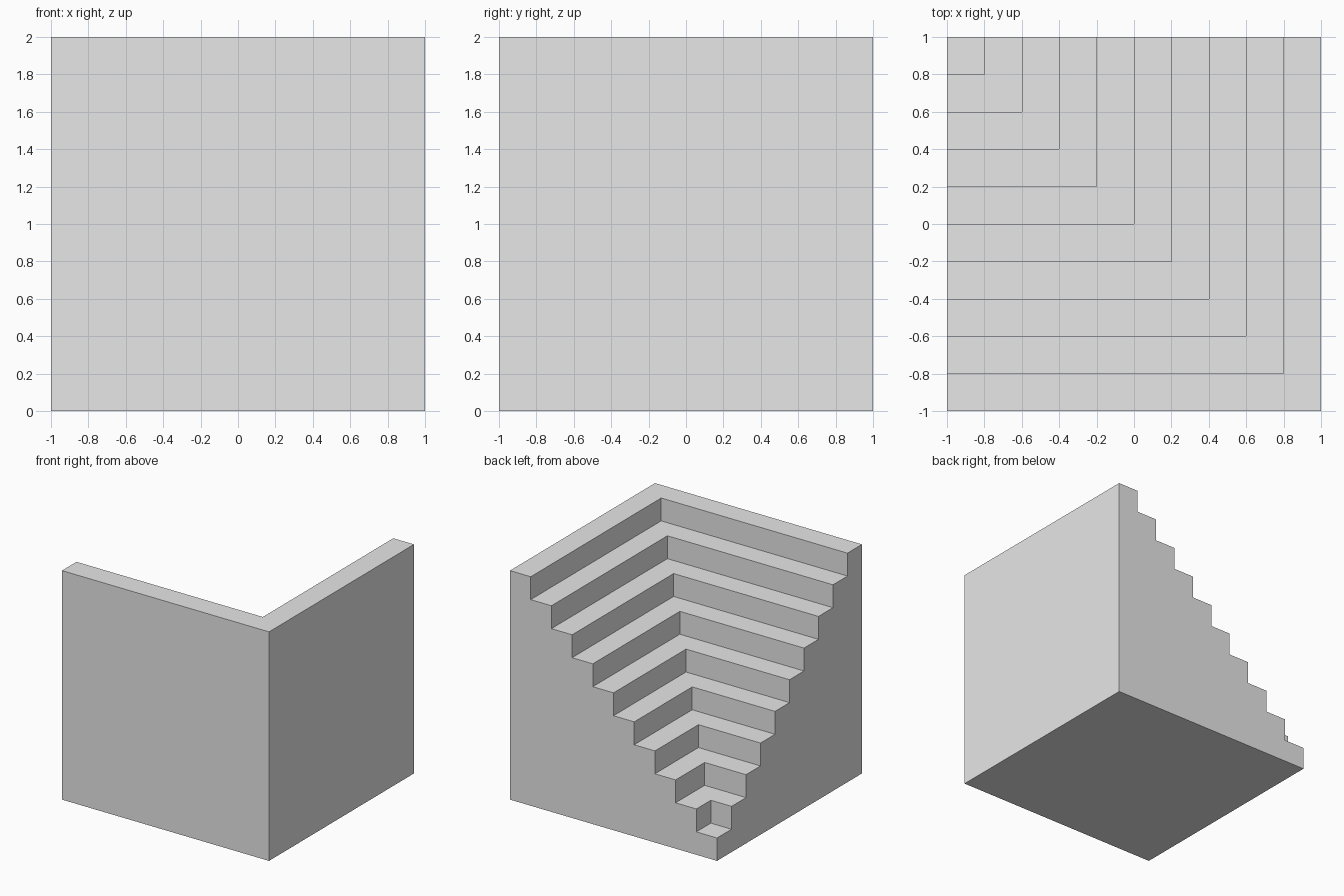
import bpy
import bmesh

STEPS = 10
SIZE = 2.0
S = SIZE / STEPS

# Remove the default cube
cube = bpy.data.objects.get("Cube")
if cube:
    bpy.data.objects.remove(cube, do_unlink=True)

# Single grey material
grey = bpy.data.materials.new("light_grey")
grey.use_nodes = True
colour = (0.8, 0.8, 0.8, 1.0)
grey.diffuse_color = colour
grey.node_tree.nodes["Principled BSDF"].inputs["Base Color"].default_value = colour

bm = bmesh.new()


def face(*points):
    """Add a face; u runs right and v runs forward from the low back corner."""
    bm.faces.new([bm.verts.new((u - SIZE / 2, SIZE / 2 - v, z)) for u, v, z in points])


# Lowest square tread
face((0, 0, S), (S, 0, S), (S, S, S), (0, S, S))

# L-shaped treads, each with its pair of risers
for i in range(1, STEPS):
    a, b = i * S, (i + 1) * S
    face((a, 0, b), (a, a, b), (0, a, b), (0, b, b), (b, b, b), (b, 0, b))
    face((a, 0, a), (a, a, a), (a, a, b), (a, 0, b))
    face((0, a, a), (a, a, a), (a, a, b), (0, a, b))

# Stepped outline shared by the back and left walls
outline = [(0, 0)]
for i in range(STEPS):
    outline += [(i * S, (i + 1) * S), ((i + 1) * S, (i + 1) * S)]
outline.append((SIZE, 0))
face(*[(d, 0, z) for d, z in outline])
face(*[(0, d, z) for d, z in outline])

# Plain front wall, right-hand wall and base
L = SIZE
face((0, L, 0), (L, L, 0), (L, L, L), (0, L, L))
face((L, 0, 0), (L, L, 0), (L, L, L), (L, 0, L))
face((0, 0, 0), (L, 0, 0), (L, L, 0), (0, L, 0))

# Weld into one closed solid
bmesh.ops.remove_doubles(bm, verts=bm.verts[:], dist=0.0001)
bmesh.ops.recalc_face_normals(bm, faces=bm.faces[:])

mesh = bpy.data.meshes.new("corner_staircase")
bm.to_mesh(mesh)
bm.free()
mesh.materials.append(grey)
stairs = bpy.data.objects.new("corner_staircase", mesh)
bpy.context.collection.objects.link(stairs)
